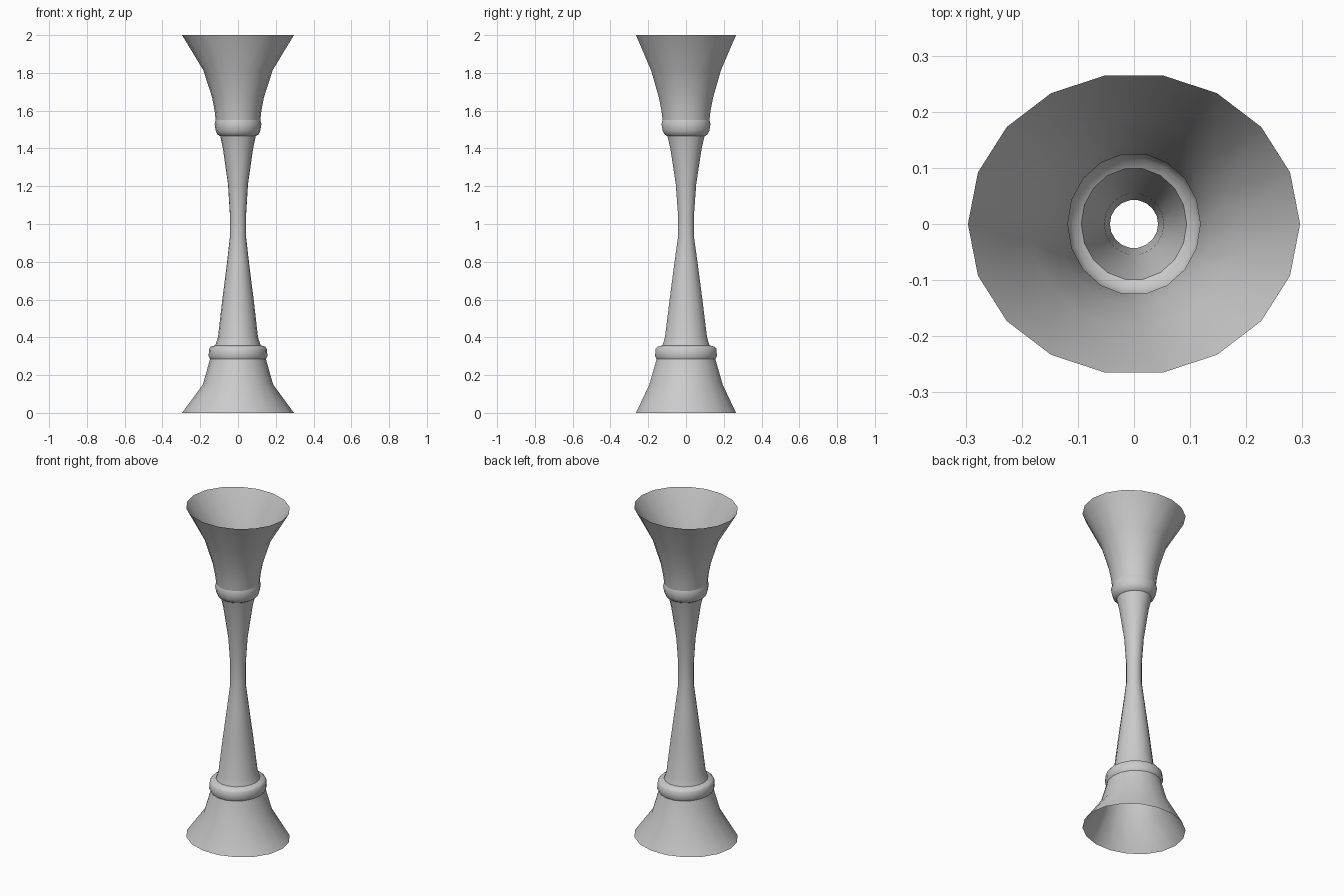
import bpy, bmesh, math

if "Cube" in bpy.data.objects:
    bpy.data.objects.remove(bpy.data.objects["Cube"])

SIDES = 18


def lathe(name, rings):
    """Open turned shell; rings are (x radius, y radius, height)."""
    bm = bmesh.new()
    loops = []
    for rx, ry, z in rings:
        loops.append([bm.verts.new((rx * math.cos(2 * math.pi * i / SIDES),
                                    ry * math.sin(2 * math.pi * i / SIDES), z))
                      for i in range(SIDES)])
    for a, b in zip(loops, loops[1:]):
        for i in range(SIDES):
            j = (i + 1) % SIDES
            bm.faces.new((a[i], a[j], b[j], b[i]))
    mesh = bpy.data.meshes.new(name)
    bm.to_mesh(mesh)
    bm.free()
    ob = bpy.data.objects.new(name, mesh)
    bpy.context.collection.objects.link(ob)
    bpy.ops.object.select_all(action='DESELECT')
    ob.select_set(True)
    bpy.context.view_layer.objects.active = ob
    bpy.ops.object.shade_smooth_by_angle(angle=math.radians(40))
    return ob


# Flared foot
foot = [(.296, .269, 0), (.186, .197, .15), (.148, .158, .285)]
# Collar above the foot
lower_collar = [foot[-1], (.156, .166, .30), (.153, .164, .338),
                (.145, .154, .35), (.120, .126, .358)]
# Waisted stem
stem = [lower_collar[-1], (.106, .113, .40), (.083, .088, .60),
        (.059, .063, .79), (.043, .043, .93), (.043, .043, 1.05),
        (.053, .055, 1.21), (.080, .084, 1.40), (.094, .100, 1.465)]
# Collar under the cup
upper_collar = [stem[-1], (.110, .116, 1.475), (.118, .126, 1.495),
                (.124, .132, 1.53), (.118, .126, 1.55)]
# Flared open cup
cup = [upper_collar[-1], (.124, .132, 1.60), (.137, .146, 1.67),
       (.184, .188, 1.815), (.296, .269, 2)]

for part, rings in (("foot", foot), ("lower_collar", lower_collar), ("stem", stem),
                    ("upper_collar", upper_collar), ("cup", cup)):
    lathe(part, rings)
